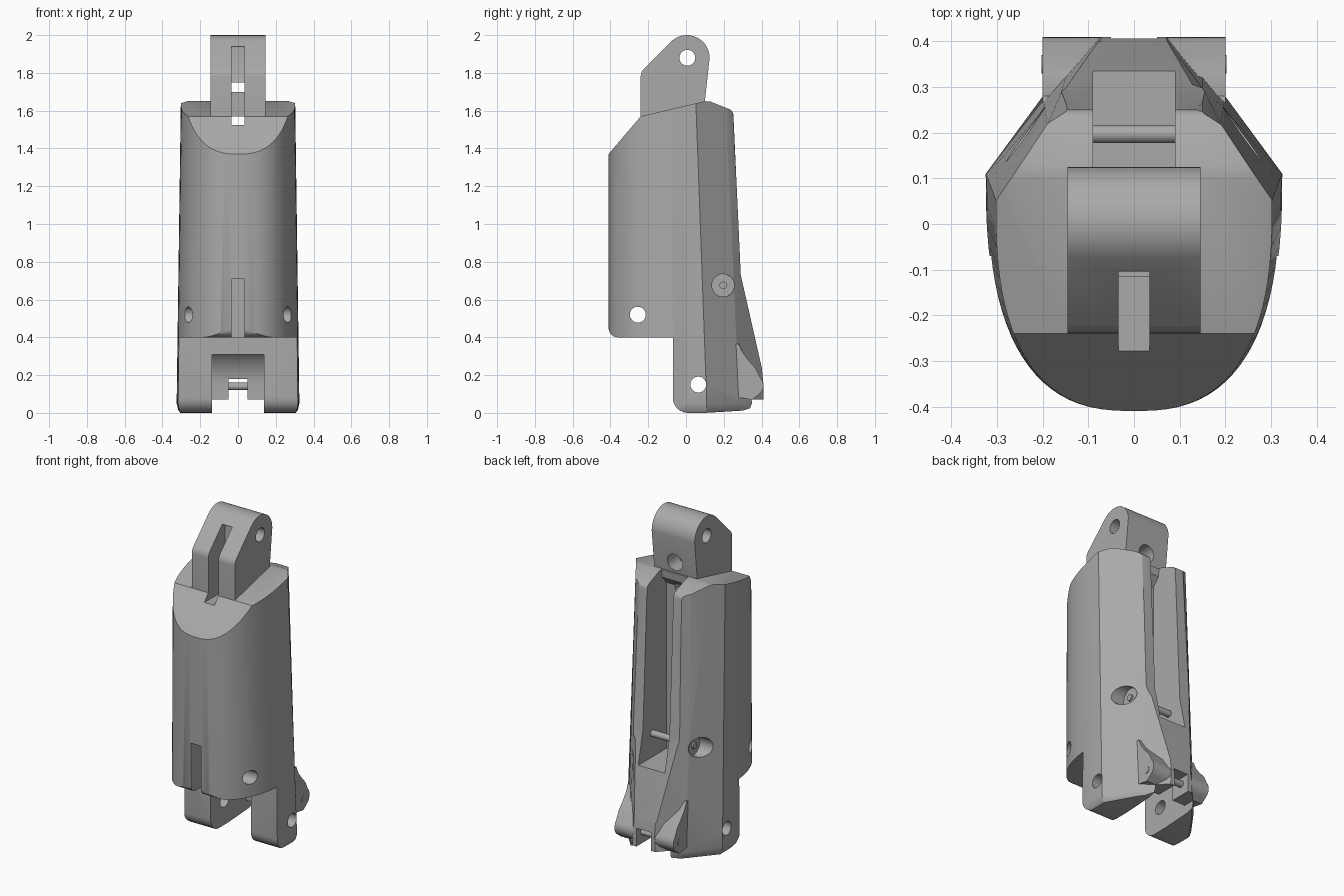
import bpy, bmesh, math
from mathutils import Matrix

cube = bpy.data.objects.get("Cube")
if cube:
    bpy.data.objects.remove(cube)

grey = bpy.data.materials.new("plain_grey")
grey.use_nodes = True
colour = (0.4, 0.4, 0.4, 1)
grey.diffuse_color = colour
grey.node_tree.nodes["Principled BSDF"].inputs["Base Color"].default_value = colour


def make(name, bm):
    bmesh.ops.recalc_face_normals(bm, faces=bm.faces)
    mesh = bpy.data.meshes.new(name)
    bm.to_mesh(mesh)
    bm.free()
    mesh.materials.append(grey)
    ob = bpy.data.objects.new(name, mesh)
    bpy.context.collection.objects.link(ob)
    return ob


def bridge(name, rings):
    """Closed solid through a list of matching rings."""
    bm = bmesh.new()
    loops = [[bm.verts.new(p) for p in ring] for ring in rings]
    n = len(loops[0])
    for a, b in zip(loops, loops[1:]):
        for i in range(n):
            j = (i + 1) % n
            bm.faces.new((a[i], a[j], b[j], b[i]))
    bm.faces.new(loops[0])
    bm.faces.new(loops[-1])
    return make(name, bm)


def slab(name, half, outline):
    """Side outline (y, z) extruded across x."""
    return bridge(name, [[(x, y, z) for y, z in outline] for x in (-half, half)])


def box(half, y0, y1, z0, z1):
    return slab("cutter", half, [(y0, z0), (y1, z0), (y1, z1), (y0, z1)])


def rod(name, r, y, z, x0, x1, segs=32):
    ring = [(y + r * math.cos(2 * math.pi * i / segs), z + r * math.sin(2 * math.pi * i / segs))
            for i in range(segs)]
    return bridge(name, [[(x, a, b) for a, b in ring] for x in (x0, x1)])


def combine(ob, other, operation):
    mod = ob.modifiers.new("combine", "BOOLEAN")
    mod.operation, mod.object, mod.solver = operation, other, "EXACT"
    graph = bpy.context.evaluated_depsgraph_get()
    graph.update()
    mesh = bpy.data.meshes.new_from_object(ob.evaluated_get(graph))
    ob.modifiers.clear()
    ob.data = mesh
    bpy.data.objects.remove(other)


def arc(cy, cz, r, a0, a1, n=6):
    return [(cy + r * math.cos(math.radians(a0 + (a1 - a0) * i / n)),
             cz + r * math.sin(math.radians(a0 + (a1 - a0) * i / n))) for i in range(n + 1)]


# Shell cross-section: rounded front, straight chamfered back
def section(z, width, edge_y, back, inset=1.0, n=22):
    half = []
    for i in range(1, n + 1):
        t = math.pi / 2 * i / n
        half.append((width * math.sin(t) ** 0.77, edge_y - (edge_y + 0.41) * math.cos(t) ** 0.77))
    half += back
    pts = [(0, -0.41)] + half + [(-x, y) for x, y in reversed(half)]
    return [(x * inset, y * inset, z) for x, y in pts]


low_back = [(0.2, 0.28), (0.15, 0.335), (0.07, 0.42)]
top_back = [(0.19, 0.215), (0.15, 0.24), (0.09, 0.256)]
body = bridge("finger_body", [
    section(0, 0.325, 0.11, low_back, 0.94),
    section(0.015, 0.325, 0.11, low_back, 0.975),
    section(0.05, 0.325, 0.11, low_back),
    section(1.7, 0.302, 0.05, top_back)])

# Side outline trims the shell
outline = (arc(-0.36, 0.45, 0.05, 270, 180) + [(-0.41, 1.37), (-0.24, 1.57), (0.1, 1.65), (0.13, 1.648)]
           + arc(0.215, 1.575, 0.036, 70, 5, 4)
           + [(0.29, 0.73), (0.41, 0.2), (0.41, 0.07), (0.355, 0.07), (0.355, 0.03), (0.3, 0.012), (0.1, 0)]
           + arc(0.01, 0.08, 0.08, 270, 180) + [(-0.07, 0.4)])
combine(body, slab("cutter", 0.6, outline), "INTERSECT")

# Rear cord lugs with hollow flared tops
lugs = slab("lugs", 0.2, [(0.2, 0.08), (0.2, 0.37), (0.28, 0.365), (0.3, 0.32), (0.33, 0.28), (0.37, 0.235)]
            + arc(0.35, 0.145, 0.06, 45, -60) + [(0.35, 0.07), (0.29, 0.08)])
combine(body, lugs, "UNION")

# Upper hinge tongue
tongue = slab("tongue", 0.146, [(0.09, 1.4), (-0.2, 1.4), (-0.24, 1.5)] + arc(-0.18, 1.78, 0.06, 180, 135, 4)
              + arc(0.005, 1.88, 0.12, 130, 0, 14) + [(0.1, 1.65)])
combine(body, tongue, "UNION")

# Lower clevis, hollowed around the hinge axis
cutters = [
    rod("cutter", 0.21, 0.065, 0.15, -0.137, 0.137, 48),
    box(0.137, -0.2, 0.065, -0.1, 0.31),
    box(0.137, -0.2, 0.275, -0.1, 0.15),
    box(0.137, -0.2, 0.6, -0.1, 0.07),
    box(0.05, 0.2, 0.6, -0.1, 0.18),
]
# Rear channel and front slots
cutters += [
    slab("cutter", 0.09, [(0.06, 0.53), (0.6, 0.53), (0.6, 1.8), (0.125, 1.8), (0.105, 1.6), (0.06, 1.55)]),
    box(0.034, -0.6, -0.18, 0.3, 0.71),
    slab("cutter", 0.034, [(-0.5, 1.525), (0.08, 1.525), (0.08, 1.57), (-0.115, 1.57),
                           (-0.115, 1.7), (-0.08, 1.8), (-0.08, 1.94), (-0.5, 1.94)]),
    box(0.034, -0.2, 0.2, 1.7, 1.75),
]
# Hinge holes and countersinks
cutters += [rod("cutter", 0.042, y, z, -0.6, 0.6) for y, z in ((0.065, 0.15), (0.007, 1.88), (-0.255, 0.52))]
cutters += [rod("cutter", 0.06, 0.197, 0.675, *span) for span in ((-0.6, -0.19), (0.19, 0.6))]
hole = rod("cutter", 0.052, 0, 0, 0, 0.3)
hole.data.transform(Matrix.Translation((0, 0, 1.715)) @ Matrix.Rotation(math.pi / 2, 4, "Z"))
cutters.append(hole)
for cutter in cutters:
    combine(body, cutter, "DIFFERENCE")

# Cross pins
pins = [rod("channel_pin", 0.02, 0.197, 0.675, -0.2, 0.2), rod("lug_pin", 0.02, 0.35, 0.14, -0.203, 0.203)]

for ob in [body] + pins:
    bpy.ops.object.select_all(action="DESELECT")
    ob.select_set(True)
    bpy.context.view_layer.objects.active = ob
    bpy.ops.object.shade_smooth_by_angle(angle=math.radians(25))
